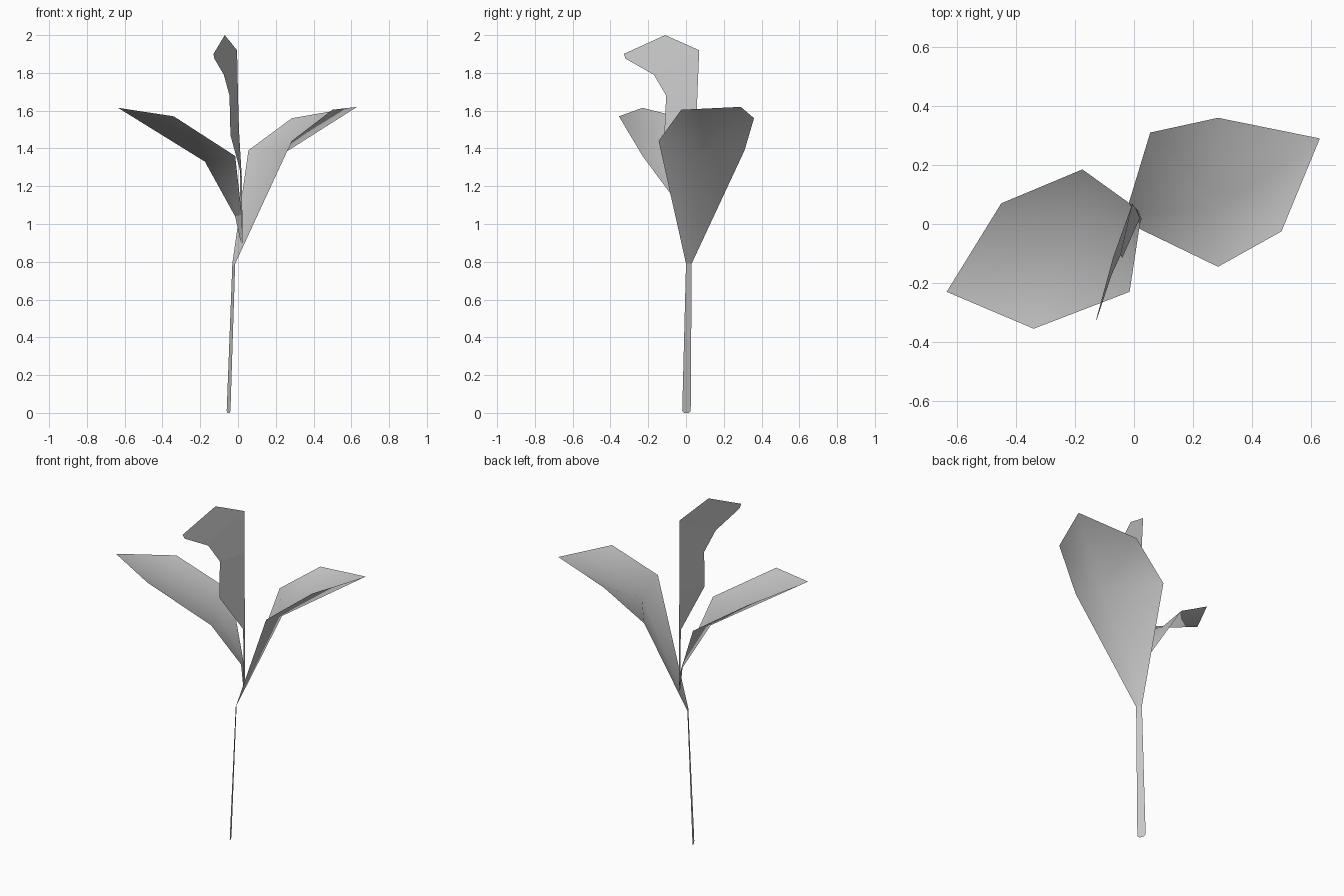
import bpy
import bmesh

# Remove only the default cube
cube = bpy.data.objects.get("Cube")
if cube:
    bpy.data.objects.remove(cube, do_unlink=True)

# Single neutral colour shared by every part
grey = bpy.data.materials.new("plain_grey")
grey.use_nodes = True
tone = (0.6, 0.6, 0.6, 1)
grey.diffuse_color = tone
grey.node_tree.nodes["Principled BSDF"].inputs["Base Color"].default_value = tone


def finish(name, bm, smooth):
    """Turn a bmesh into a named object with the shared material."""
    bmesh.ops.recalc_face_normals(bm, faces=bm.faces)
    for face in bm.faces:
        face.smooth = smooth
    mesh = bpy.data.meshes.new(name)
    bm.to_mesh(mesh)
    bm.free()
    mesh.materials.append(grey)
    part = bpy.data.objects.new(name, mesh)
    bpy.context.collection.objects.link(part)
    return part


def cupped_leaf(name, outline, centre):
    """Leaf blade: triangles running from a sunken centre to the outline."""
    bm = bmesh.new()
    rim = [bm.verts.new(point) for point in outline]
    middle = bm.verts.new(centre)
    for first, second in zip(rim, rim[1:] + rim[:1]):
        bm.faces.new((first, second, middle))
    return finish(name, bm, True)


def ribbon(name, rows, tip=None):
    """Flat strip through pairs of edge points, with an optional pointed end."""
    bm = bmesh.new()
    pairs = [[bm.verts.new(point) for point in row] for row in rows]
    for (left, right), (next_left, next_right) in zip(pairs, pairs[1:]):
        bm.faces.new((left, right, next_right, next_left))
    if tip:
        bm.faces.new((*pairs[-1], bm.verts.new(tip)))
    return finish(name, bm, False)


# Points where separate parts meet
stem_top = [(-.015, 0, .79), (-.03, .03, .79)]
shoot_base = [(.025, .015, .9), (.015, .045, .9)]

# Thin flat stem, slightly leaning
ribbon("stem", [
    [(-.045, -.01, 0), (-.055, .015, 0)],
    [(-.04, -.02, .01), (-.06, .025, .01)],
    stem_top,
])

# Broad leaf on the left side, growing straight out of the stem
cupped_leaf("left_leaf", [
    *stem_top,
    (.055, .31, 1.39),
    (.285, .36, 1.56),
    (.63, .29, 1.62),
    (.5, -.025, 1.605),
    (.285, -.145, 1.44),
], centre=(.26, .04, 1.385))

# Broad leaf on the right side, with a narrow neck
neck = [(.02, 0, 1.05), (-.015, .07, 1.04)]
ribbon("right_leaf_neck", [shoot_base, neck])
cupped_leaf("right_leaf", [
    *neck,
    (-.175, .185, 1.36),
    (-.45, .07, 1.54),
    (-.635, -.23, 1.615),
    (-.34, -.355, 1.57),
    (-.015, -.23, 1.36),
], centre=(-.175, .02, 1.33))

# Upright leaf on a narrow stalk, its end hooking to the front
ribbon("upright_leaf", [
    shoot_base,
    [(.02, .02, 1.25), (.01, .05, 1.25)],
    [(-.04, -.115, 1.47), (.005, .055, 1.5)],
    [(-.045, -.105, 1.68), (0, .06, 1.68)],
    [(-.075, -.17, 1.79), (-.005, .07, 1.92)],
    [(-.125, -.32, 1.875), (-.07, -.11, 2)],
], tip=(-.13, -.33, 1.9))
